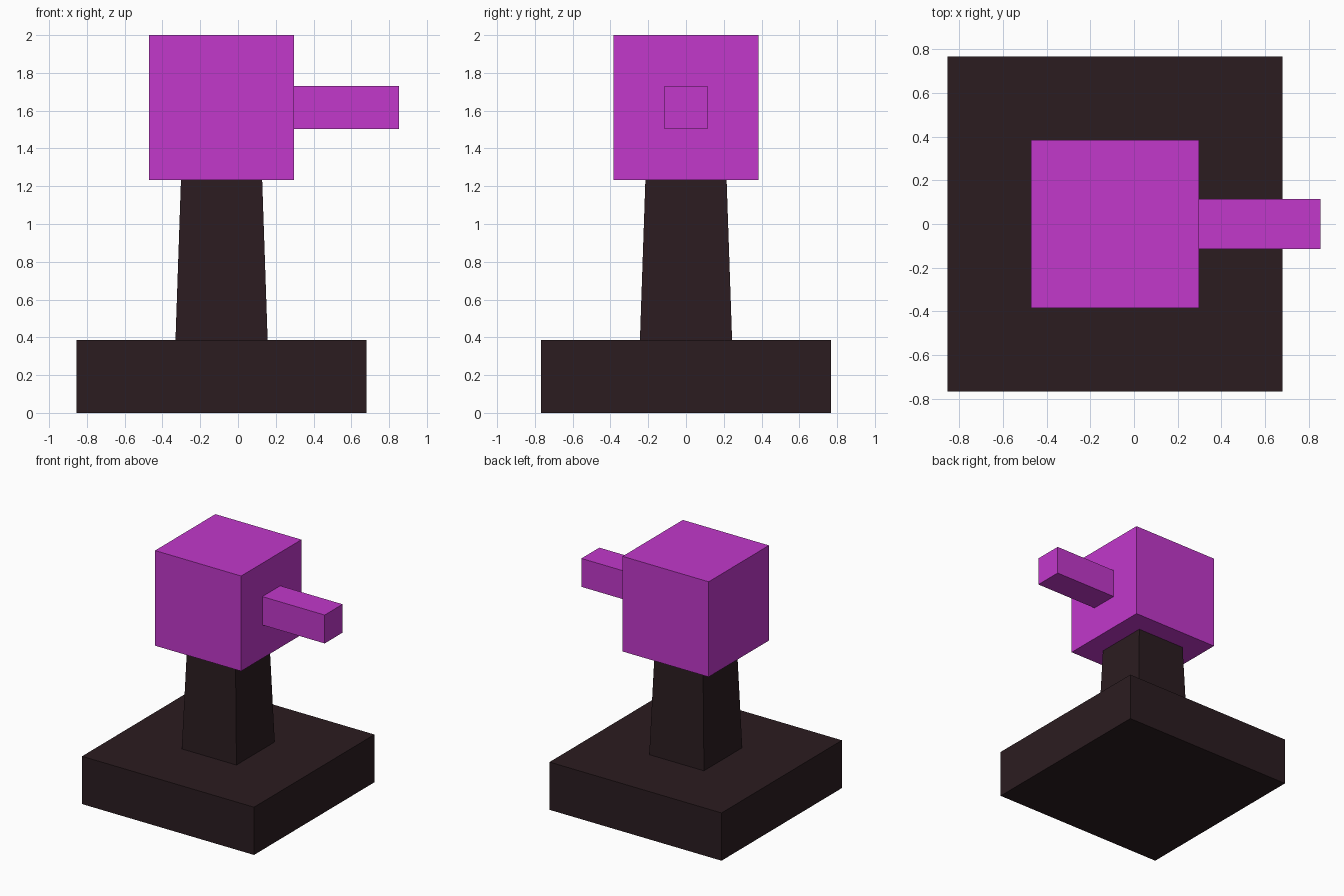
import bpy, bmesh
from mathutils import Vector

if "Cube" in bpy.data.objects:
    bpy.data.objects.remove(bpy.data.objects["Cube"])

CX = -0.087  # shared axis of base, column and head


def material(name, color):
    mat = bpy.data.materials.new(name)
    mat.diffuse_color = (*color, 1)
    mat.use_nodes = True
    mat.node_tree.nodes["Principled BSDF"].inputs["Base Color"].default_value = mat.diffuse_color
    return mat


def block(name, lo, hi, mat, taper=1.0):
    """Box between two corners; taper scales the top face about its centre."""
    lo, hi = Vector(lo), Vector(hi)
    mid, size = (lo + hi) / 2, hi - lo
    bm = bmesh.new()
    bmesh.ops.create_cube(bm, size=1)
    for v in bm.verts:
        k = taper if v.co.z > 0 else 1
        v.co = Vector((v.co.x * size.x * k, v.co.y * size.y * k, v.co.z * size.z))
    mesh = bpy.data.meshes.new(name)
    bm.to_mesh(mesh)
    bm.free()
    mesh.materials.append(mat)
    obj = bpy.data.objects.new(name, mesh)
    obj.location = mid
    bpy.context.collection.objects.link(obj)
    return obj


def square_block(name, half, z0, z1, mat, taper=1.0):
    return block(name, (CX - half, -half, z0), (CX + half, half, z1), mat, taper)


dark = material("dark", (0.024, 0.0116, 0.0144))
magenta = material("magenta", (0.539, 0.0395, 0.597))

# Square foot and tapered column
square_block("base", 0.767, 0, 0.385, dark)
square_block("column", 0.244, 0.385, 1.233, dark, taper=0.215 / 0.244)

# Cube head with a bar sticking out to the right
square_block("head", 0.384, 1.233, 2.0, magenta)
block("side_bar", (0.297, -0.114, 1.502), (0.853, 0.114, 1.731), magenta)
